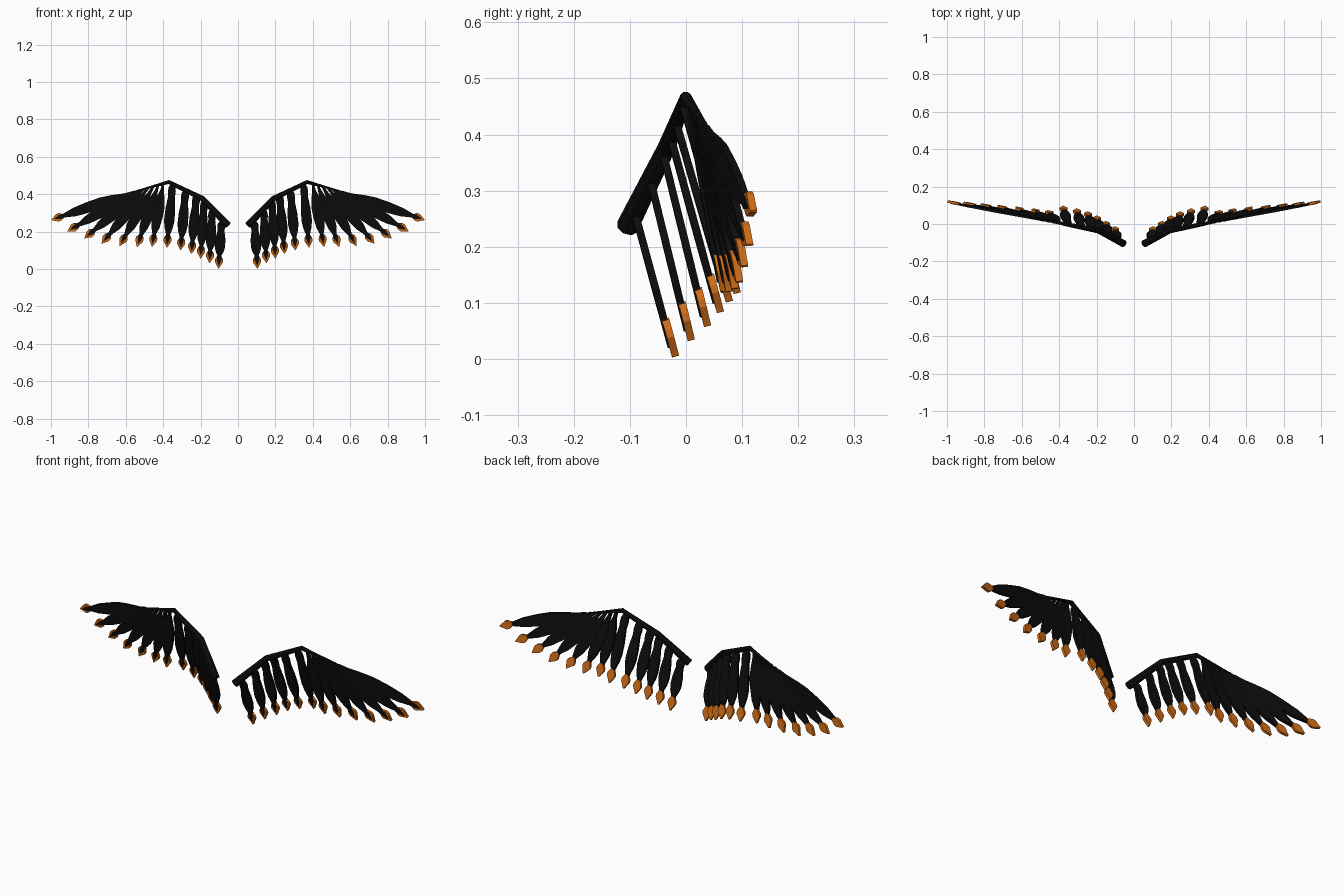
import bpy, bmesh, math
from mathutils import Vector

cube = bpy.data.objects.get("Cube")
if cube:
    bpy.data.objects.remove(cube)


def material(name, colour):
    m = bpy.data.materials.new(name)
    m.use_nodes = True
    m.diffuse_color = colour
    bsdf = next(n for n in m.node_tree.nodes if n.type == 'BSDF_PRINCIPLED')
    bsdf.inputs["Base Color"].default_value = colour
    bsdf.inputs["Roughness"].default_value = 0.8
    return m


black = material("black", (0.004, 0.004, 0.004, 1))
orange = material("orange", (0.62, 0.15, 0.008, 1))


def loft(name, rings, mat):
    """Skin a list of equal rings, cap both ends and mirror to the other wing."""
    bm = bmesh.new()
    loops = [[bm.verts.new(p) for p in ring] for ring in rings]
    n = len(loops[0])
    for a, b in zip(loops, loops[1:]):
        for i in range(n):
            j = (i + 1) % n
            bm.faces.new((a[i], a[j], b[j], b[i]))
    bm.faces.new(loops[0])
    bm.faces.new(loops[-1])
    bmesh.ops.recalc_face_normals(bm, faces=bm.faces)
    mesh = bpy.data.meshes.new(name)
    bm.to_mesh(mesh)
    bm.free()
    mesh.materials.append(mat)
    obj = bpy.data.objects.new(name, mesh)
    bpy.context.collection.objects.link(obj)
    mirror = obj.modifiers.new("other_wing", 'MIRROR')
    mirror.use_mirror_merge = False
    return obj


def bone(name, path, radii, sides=8):
    """Tapered bar along a bent path."""
    pts = [Vector(p) for p in path]
    rings = []
    for i, p in enumerate(pts):
        t = (pts[min(i + 1, len(pts) - 1)] - pts[max(i - 1, 0)]).normalized()
        u = t.cross(Vector((0, 1, 0))).normalized()
        v = t.cross(u)
        angles = [math.tau * (k + 0.5) / sides for k in range(sides)]
        rings.append([p + radii[i] * (u * math.cos(a) + v * math.sin(a)) for a in angles])
    return loft(name, rings, black)


def plate(name, root, tip, profile, front, back, mat):
    """Flat blade: profile lists (distance from root, half width)."""
    d = (tip - root).normalized()
    side = d.cross(Vector((0, 1, 0))).normalized()
    out = side.cross(d)
    if out.y < 0:
        out = -out
    rings = []
    for s, w in profile:
        c = root + d * s
        rings.append([c - side * w + out * front, c + side * w + out * front,
                      c + side * w + out * back, c - side * w + out * back])
    return loft(name, rings, mat)


def feather(name, root, tip, shape):
    root, tip = Vector(root), Vector(tip)
    length = (tip - root).length
    body = length - 0.07
    # dark vane, ending in a point laid over the front of the coloured tip
    vane = [(t * body, w) for t, w in shape]
    vane += [(body + 0.02, 0.012), (length - 0.018, 0.001)]
    plate(name + "_vane", root, tip, vane, -0.008, 0.005, black)
    # leaf shaped tip
    leaf = [(body, 0.008), (body + 0.022, 0.021), (body + 0.036, 0.021),
            (length - 0.01, 0.007), (length, 0.002)]
    plate(name + "_tip", root, tip, leaf, -0.005, 0.008, orange)


# wing arm
bone("inner_arm", [(0.055, -0.105, 0.235), (0.19, -0.035, 0.376), (0.372, 0, 0.466)],
     [0.02, 0.016, 0.011])
bone("outer_arm", [(0.365, -0.001, 0.466), (0.46, 0.018, 0.44), (0.58, 0.04, 0.405)],
     [0.011, 0.007, 0.005])

# short feathers hanging from the inner arm: root, tip
inner = [
    ((0.088, -0.088, 0.255), (0.104, -0.02, 0.004)),
    ((0.137, -0.062, 0.32), (0.152, 0.008, 0.033)),
    ((0.180, -0.040, 0.37), (0.200, 0.037, 0.058)),
    ((0.222, -0.027, 0.40), (0.249, 0.060, 0.083)),
    ((0.280, -0.017, 0.425), (0.307, 0.076, 0.102)),
    ((0.350, -0.004, 0.455), (0.380, 0.090, 0.117)),
]
inner_shape = [(0, 0.008), (0.08, 0.019), (0.16, 0.021), (0.26, 0.018), (0.5, 0.026),
               (0.72, 0.028), (0.86, 0.022), (1, 0.010)]
for i, (root, tip) in enumerate(inner):
    feather(f"inner_feather_{i + 1}", root, tip, inner_shape)

# long feathers fanning out from the outer arm
outer_tips = [(0.46, 0.066, 0.12), (0.54, 0.076, 0.12), (0.632, 0.086, 0.125),
              (0.728, 0.094, 0.137), (0.82, 0.103, 0.165), (0.91, 0.112, 0.203),
              (0.997, 0.119, 0.263)]
outer_shape = [(0, 0.006), (0.12, 0.009), (0.3, 0.022), (0.46, 0.03), (0.65, 0.029),
               (0.85, 0.023), (1, 0.010)]
start, end = Vector((0.4, 0.006, 0.455)), Vector((0.56, 0.036, 0.411))
for i, tip in enumerate(outer_tips):
    root = start.lerp(end, i / (len(outer_tips) - 1))
    feather(f"outer_feather_{i + 1}", root, tip, outer_shape)
